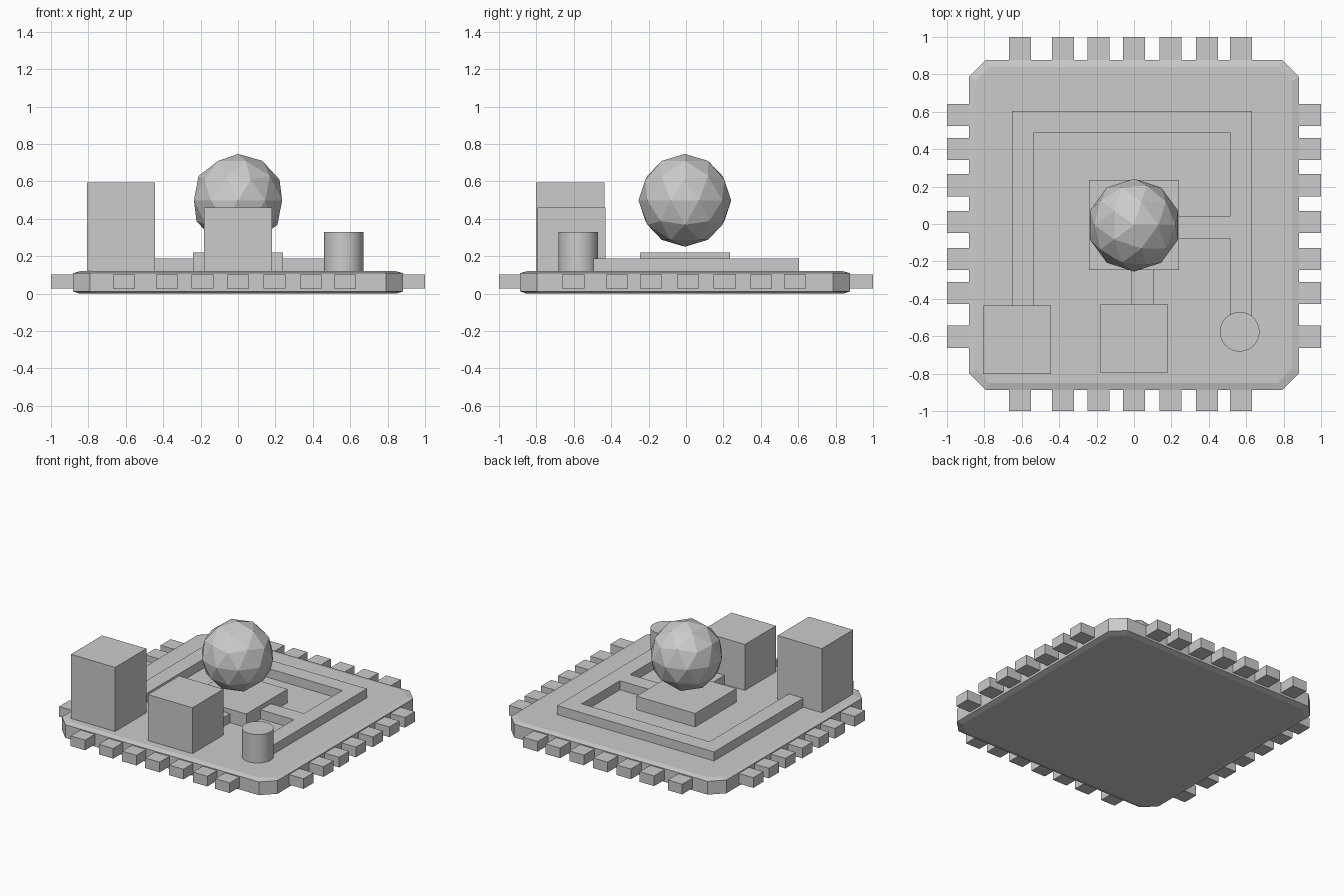
import bpy, bmesh

if "Cube" in bpy.data.objects:
    bpy.data.objects.remove(bpy.data.objects["Cube"])


def finish(bm, name):
    bmesh.ops.recalc_face_normals(bm, faces=bm.faces[:])
    me = bpy.data.meshes.new(name)
    bm.to_mesh(me)
    bm.free()
    ob = bpy.data.objects.new(name, me)
    bpy.context.collection.objects.link(ob)
    return ob


def box(name, x0, x1, y0, y1, z0, z1):
    return prism(name, [(x0, y0), (x1, y0), (x1, y1), (x0, y1)], z0, z1)


def prism(name, outline, z0, z1):
    bm = bmesh.new()
    face = bm.faces.new([bm.verts.new((x, y, z0)) for x, y in outline])
    ext = bmesh.ops.extrude_face_region(bm, geom=[face])
    for v in ext["geom"]:
        if isinstance(v, bmesh.types.BMVert):
            v.co.z = z1
    return finish(bm, name)


# Board: square with cut corners and softly sloped rims
def octagon(h, c):
    return [(-h, -h + c), (-h + c, -h), (h - c, -h), (h, -h + c),
            (h, h - c), (h - c, h), (-h + c, h), (-h, h - c)]


CY = -0.005
bm = bmesh.new()
rings = []
for h, c, z in [(0.845, 0.075, 0), (0.882, 0.09, 0.012),
                (0.882, 0.09, 0.11), (0.845, 0.075, 0.12)]:
    rings.append([bm.verts.new((x, y + CY, z)) for x, y in octagon(h, c)])
for a, b in zip(rings, rings[1:]):
    for i in range(8):
        j = (i + 1) % 8
        bm.faces.new((a[i], a[j], b[j], b[i]))
bm.faces.new(rings[0])
bm.faces.new(rings[-1])
finish(bm, "board")

# Contact pins on all four edges
W = 0.059
for i, x in enumerate([-0.61, -0.38, -0.19, 0.0, 0.195, 0.39, 0.573]):
    box(f"front_pin_{i}", x - W, x + W, -1, -0.86, 0.028, 0.103)
    box(f"back_pin_{i}", x - W, x + W, 0.86, 1, 0.028, 0.103)
for i, y in enumerate([-0.603, -0.37, -0.187, 0.01, 0.207, 0.4, 0.582]):
    box(f"left_pin_{i}", -1, -0.86, y - W, y + W, 0.028, 0.103)
    box(f"right_pin_{i}", 0.86, 1, y - W, y + W, 0.028, 0.103)

# Raised circuit traces
prism("main_trace", [
    (-0.653, -0.45), (-0.653, 0.605), (0.631, 0.605), (0.631, -0.5),
    (0.512, -0.5), (0.512, -0.078), (0.23, -0.078), (0.23, 0.041),
    (0.512, 0.041), (0.512, 0.488), (-0.535, 0.488), (-0.535, -0.45)],
    0.115, 0.187)
box("short_trace", -0.013, 0.106, -0.44, -0.235, 0.115, 0.187)

# Components
box("center_chip", -0.24, 0.24, -0.246, 0.236, 0.115, 0.22)
box("tall_block", -0.806, -0.444, -0.802, -0.437, 0.115, 0.594)
box("front_block", -0.181, 0.183, -0.793, -0.431, 0.115, 0.46)

bpy.ops.mesh.primitive_cylinder_add(vertices=32, radius=0.106, depth=0.215,
                                    location=(0.565, -0.576, 0.2225))
capacitor = bpy.context.object
capacitor.name = "capacitor"
bpy.ops.object.shade_smooth_by_angle()

# Floating faceted sphere
bpy.ops.mesh.primitive_ico_sphere_add(subdivisions=2, radius=0.248,
                                      location=(0, -0.006, 0.499))
bpy.context.object.name = "floating_sphere"
